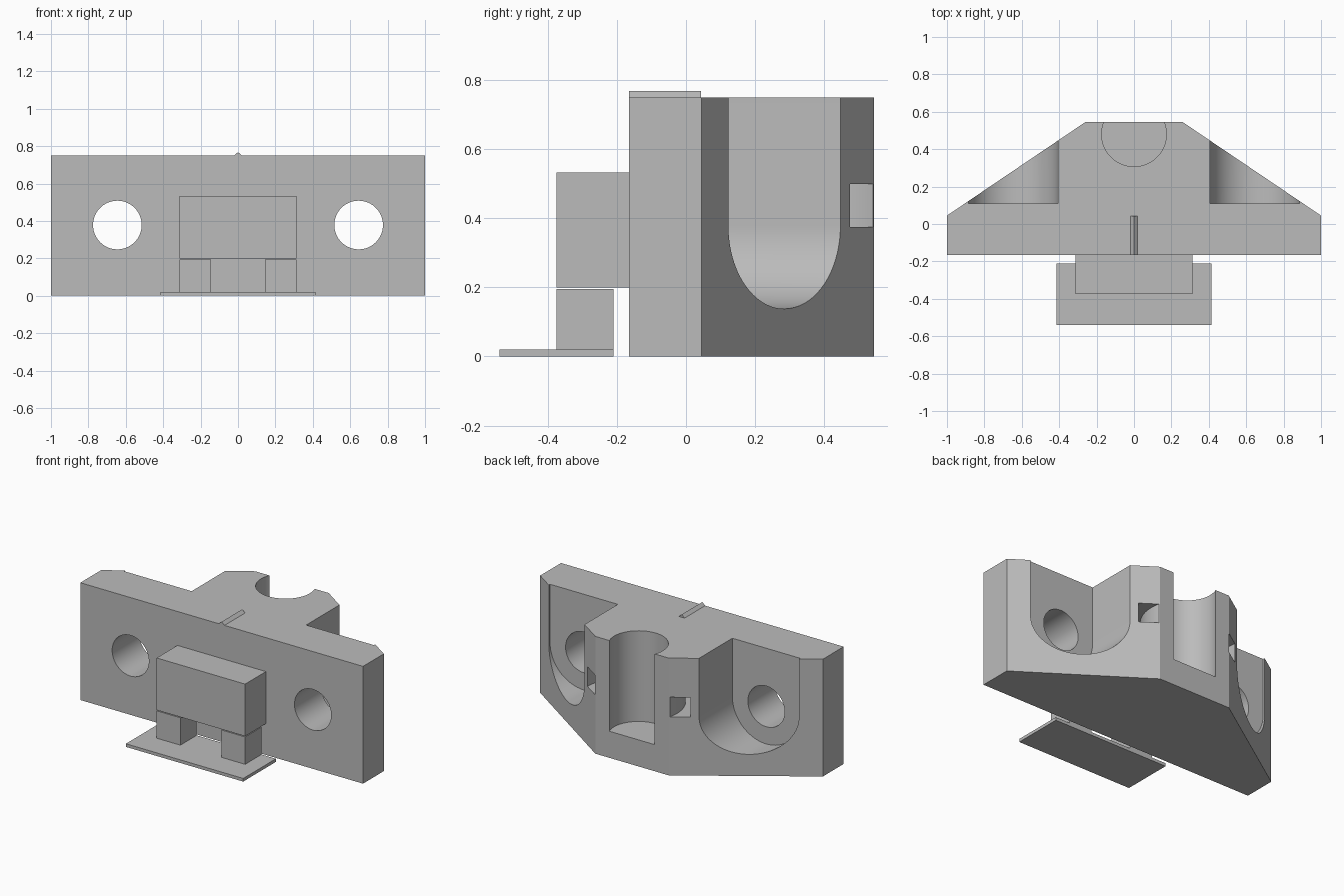
import bpy
import bmesh
import math
from mathutils import Vector

if "Cube" in bpy.data.objects:
    bpy.data.objects.remove(bpy.data.objects["Cube"], do_unlink=True)

grey = bpy.data.materials.new("plain grey")
grey.use_nodes = True
COLOUR = (0.5, 0.5, 0.5, 1)
grey.diffuse_color = COLOUR
grey.node_tree.nodes["Principled BSDF"].inputs["Base Color"].default_value = COLOUR


def prism(name, outline, axis, start, end):
    """Extrude a 2D outline along y (outline is x, z) or z (outline is x, y)."""
    def place(u, v, w):
        return Vector((u, w, v)) if axis == "y" else Vector((u, v, w))
    bm = bmesh.new()
    face = bm.faces.new([bm.verts.new(place(u, v, start)) for u, v in outline])
    extruded = bmesh.ops.extrude_face_region(bm, geom=[face])["geom"]
    verts = [g for g in extruded if isinstance(g, bmesh.types.BMVert)]
    bmesh.ops.translate(bm, verts=verts, vec=place(0, 0, end - start))
    bmesh.ops.recalc_face_normals(bm, faces=bm.faces)
    mesh = bpy.data.meshes.new(name)
    bm.to_mesh(mesh)
    bm.free()
    mesh.materials.append(grey)
    obj = bpy.data.objects.new(name, mesh)
    bpy.context.collection.objects.link(obj)
    return obj


def box(name, x0, x1, y0, y1, z0, z1):
    return prism(name, [(x0, y0), (x1, y0), (x1, y1), (x0, y1)], "z", z0, z1)


def arc(cx, cy, radius, start=0, sweep=360, steps=96):
    count = steps if sweep == 360 else steps + 1
    angles = [math.radians(start + sweep * i / steps) for i in range(count)]
    return [(cx + radius * math.cos(a), cy + radius * math.sin(a)) for a in angles]


def cut(target, cutter):
    """Subtract the cutter for good and discard it."""
    cutter.hide_render = True
    mod = target.modifiers.new("cut", "BOOLEAN")
    mod.operation, mod.solver, mod.object = "DIFFERENCE", "EXACT", cutter
    graph = bpy.context.evaluated_depsgraph_get()
    mesh = bpy.data.meshes.new_from_object(target.evaluated_get(graph))
    target.modifiers.clear()
    target.data = mesh
    bpy.data.objects.remove(cutter, do_unlink=True)


# Main body: plate tapering to a narrow back
HEIGHT = 0.75
half = [(1, -0.165), (1, 0.045), (0.26, 0.545)]
body = prism("mount_body", half + [(-x, y) for x, y in reversed(half)], "z", 0, HEIGHT)

# Round-bottomed bolt pockets and through holes
HOLE_X, HOLE_Z = 0.645, 0.378
for side in (-1, 1):
    cx = side * HOLE_X
    pocket = arc(cx, HOLE_Z, 0.24, 180, 180, 48) + [(cx + 0.24, 1), (cx - 0.24, 1)]
    cut(body, prism("pocket_cutter", pocket, "y", 0.11, 0.8))
    cut(body, prism("hole_cutter", arc(cx, HOLE_Z, 0.13), "y", -0.4, 0.4))

# Blind vertical bore, open at the back
BORE_Y = 0.48
cut(body, prism("bore_cutter", arc(0, BORE_Y, 0.173), "z", 0.17, 1))

# Ring channel for a strap around the bore
ring = prism("ring_cutter", arc(0, BORE_Y, 0.365), "z", 0.375, 0.5)
cut(ring, prism("ring_core", arc(0, BORE_Y, 0.273), "z", 0.2, 0.7))
cut(body, ring)

bpy.ops.object.select_all(action="DESELECT")
body.select_set(True)
bpy.context.view_layer.objects.active = body
bpy.ops.object.shade_smooth_by_angle(angle=math.radians(30))

# Centre mark on the top edge
prism("centre_ridge", [(-0.02, HEIGHT), (0.02, HEIGHT), (0, 0.768)], "y", -0.165, 0.043)

# Front block, its two loose feet and the base sheet
box("front_block", -0.313, 0.313, -0.375, -0.165, 0.2, 0.533)
for name, side in (("left_foot", 1), ("right_foot", -1)):
    x0, x1 = sorted((side * 0.145, side * 0.313))
    box(name, x0, x1, -0.375, -0.21, 0.02, 0.195)
box("base_sheet", -0.415, 0.415, -0.54, -0.21, 0, 0.02)
